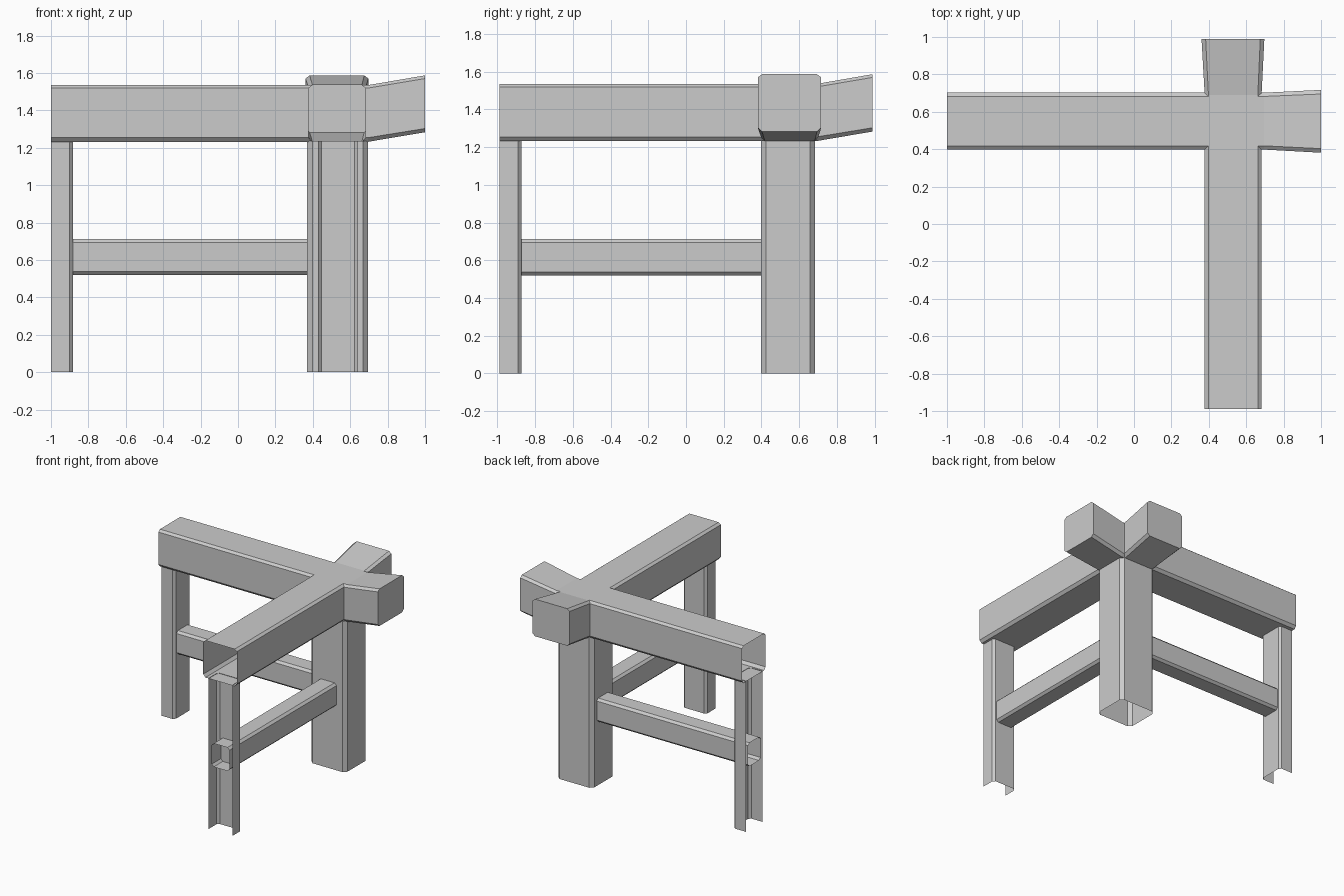
import bpy, bmesh

if "Cube" in bpy.data.objects:
    bpy.data.objects.remove(bpy.data.objects["Cube"])


def octagon(a0, a1, z0, z1, c, cz0=None, cz1=None):
    """Rectangle with chamfered corners as (across, up) pairs."""
    b, t = cz0 or c, cz1 or c
    return [(a0 + c, z0), (a1 - c, z0), (a1, z0 + b), (a1, z1 - t),
            (a1 - c, z1), (a0 + c, z1), (a0, z1 - t), (a0, z0 + b)]


def loft(name, stations, axis, closed=True, caps=False):
    """Skin cross-sections [(position, profile), ...] along an axis."""
    put = {'x': lambda s, p: (s, p[0], p[1]),
           'y': lambda s, p: (p[0], s, p[1]),
           'z': lambda s, p: (p[0], p[1], s)}[axis]
    bm = bmesh.new()
    rings = [[bm.verts.new(put(s, p)) for p in prof] for s, prof in stations]
    n = len(rings[0])
    for r0, r1 in zip(rings, rings[1:]):
        for i in range(n if closed else n - 1):
            j = (i + 1) % n
            bm.faces.new((r0[i], r0[j], r1[j], r1[i]))
    if caps:
        bm.faces.new(rings[0])
        bm.faces.new(rings[-1])
    bmesh.ops.recalc_face_normals(bm, faces=bm.faces)
    mesh = bpy.data.meshes.new(name)
    bm.to_mesh(mesh)
    bm.free()
    obj = bpy.data.objects.new(name, mesh)
    bpy.context.collection.objects.link(obj)
    return obj


# Two crossing beams with flared, rising tips
def beam(name, axis, start, bend, end, a0, a1):
    body = octagon(a0, a1, 1.232, 1.535, 0.02, 0.022, 0.016)
    tip = octagon(a0 - 0.017, a1 + 0.015, 1.283, 1.587, 0.022, 0.02, 0.017)
    return loft(name, [(start, body), (bend, body), (end, tip)], axis, caps=True)


beams = beam("crossed_beams", 'x', -1.0, 0.695, 1.0, 0.398, 0.702)
other = beam("side_beam", 'y', -0.99, 0.69, 0.99, 0.378, 0.682)
mod = beams.modifiers.new("join", 'BOOLEAN')
mod.operation = 'UNION'
mod.solver = 'EXACT'
mod.object = other
bpy.context.view_layer.objects.active = beams
bpy.ops.object.modifier_apply(modifier=mod.name)
bpy.data.objects.remove(other)

# Open the far ends of the beams
bm = bmesh.new()
bm.from_mesh(beams.data)
ends = [f for f in bm.faces if all(v.co.x < -0.999 for v in f.verts)
        or all(v.co.y < -0.989 for v in f.verts)]
bmesh.ops.delete(bm, geom=ends, context='FACES')
bm.to_mesh(beams.data)
bm.free()

# Corner post, open at the bottom
post = octagon(0.37, 0.695, 0.397, 0.685, 0.027)
loft("corner_post", [(0, post), (1.235, post)], 'z')


# Half legs, open on their outer side
def half_leg(name, centre, edge, swap):
    w, d, c = 0.107, 0.118, 0.018
    prof = [(edge, centre - w), (edge + d - c, centre - w), (edge + d, centre - w + c),
            (edge + d, centre + w - c), (edge + d - c, centre + w), (edge, centre + w)]
    if swap:
        prof = [(b, a) for a, b in prof]
    loft(name, [(0, prof), (1.235, prof)], 'z', closed=False)


half_leg("left_leg", 0.545, -1.0, False)
half_leg("front_leg", 0.535, -0.99, True)

# Lower rails from legs to post
for name, axis, start, end, mid in (("back_rail", 'x', -1.0, 0.38, 0.545),
                                    ("side_rail", 'y', -0.99, 0.41, 0.535)):
    prof = octagon(mid - 0.08, mid + 0.08, 0.52, 0.712, 0.018)
    loft(name, [(start, prof), (end, prof)], axis)
